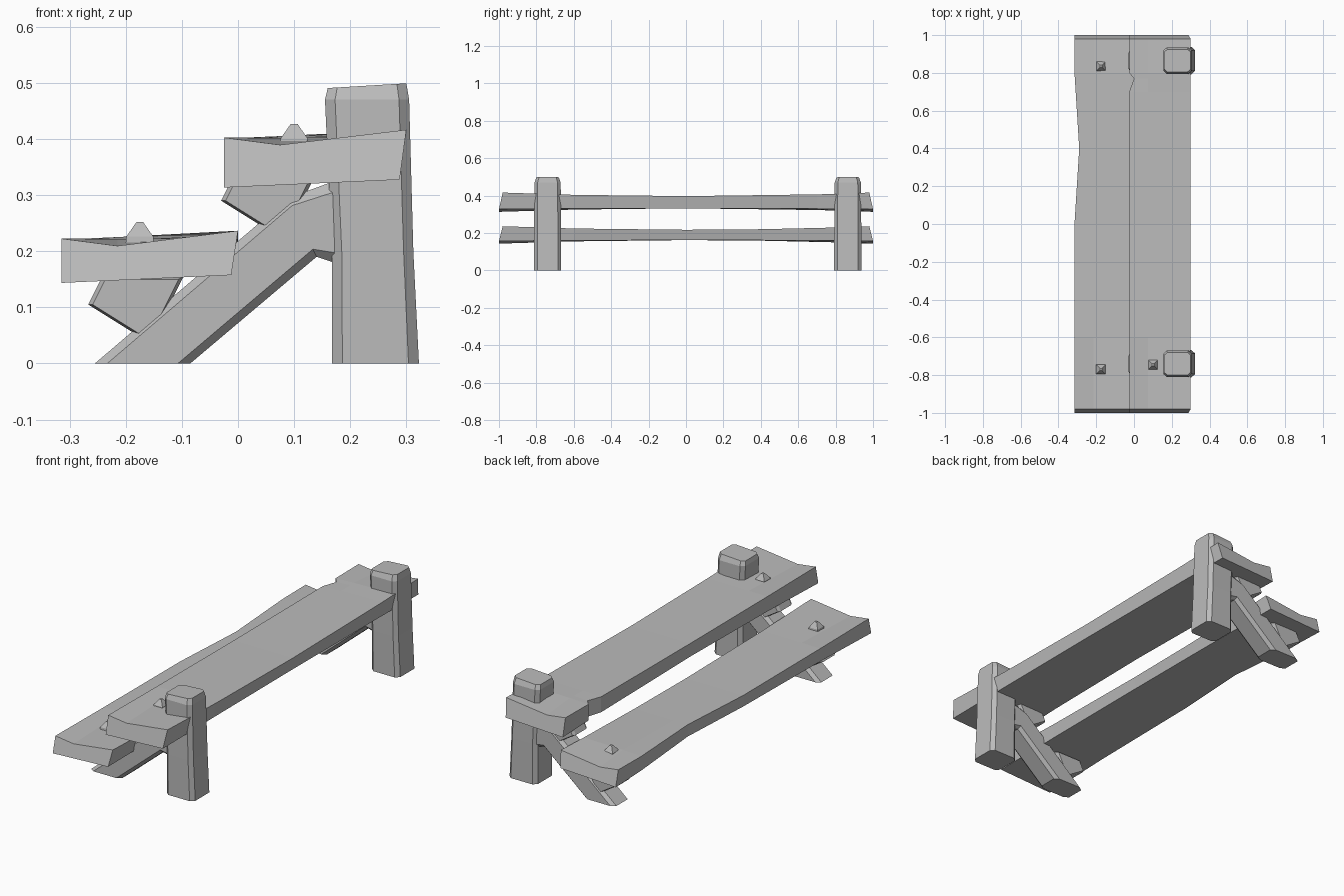
import bpy, bmesh
from mathutils import Vector

cube = bpy.data.objects.get("Cube")
if cube:
    bpy.data.objects.remove(cube, do_unlink=True)

GREY = (0.5, 0.5, 0.5, 1)
stone = bpy.data.materials.new("plain grey")
stone.use_nodes = True
stone.diffuse_color = GREY
stone.node_tree.nodes["Principled BSDF"].inputs["Base Color"].default_value = GREY


def loft(name, rings):
    """Skin a row of matching rings and cap both ends."""
    bm = bmesh.new()
    rows = [[bm.verts.new(point) for point in ring] for ring in rings]
    for ring, following in zip(rows, rows[1:]):
        for i in range(len(ring)):
            bm.faces.new((ring[i - 1], ring[i], following[i], following[i - 1]))
    bm.faces.new(rows[0])
    bm.faces.new(rows[-1])
    bmesh.ops.recalc_face_normals(bm, faces=bm.faces)
    mesh = bpy.data.meshes.new(name)
    bm.to_mesh(mesh)
    bm.free()
    mesh.materials.append(stone)
    obj = bpy.data.objects.new(name, mesh)
    bpy.context.collection.objects.link(obj)
    return obj


def chamfered_square(cut):
    """Unit square, centred, with its corners cut off."""
    corners = []
    for a, b in ((1, 1), (-1, 1), (-1, -1), (1, -1)):
        flat, steep = (a * (0.5 - cut), b / 2), (a / 2, b * (0.5 - cut))
        corners += [steep, flat] if a == b else [flat, steep]
    return corners


def plank(name, left, right, height, thickness, stations, notch):
    """Board along y, worn thin in the middle and dished at its ends."""
    rings = []
    for y in stations:
        half = thickness / 2 + 0.012 * y * y
        tip = abs(y) == 1
        top, bottom = height + half, height - half
        side = left + (0.025 if y == notch else 0)
        top_y = y * 0.98 if tip else y
        dip = 0.02 if tip else 0
        lean = 0.007 * y * y
        rings.append([(side, top_y, top - lean),
                      (left + 0.1, top_y, top - dip),
                      (right, top_y, top + lean),
                      (right - 0.012, y, bottom + lean),
                      (side, y, bottom - lean)])
    return loft(name, rings)


# Worn planks, the upper one chipped near the back
plank("upper_plank", -0.025, 0.3, 0.365, 0.065,
      (-1, -0.6, 0, 0.7, 0.77, 0.8, 1), 0.77)
plank("lower_plank", -0.315, 0, 0.19, 0.055, (-1, -0.6, 0, 0.4, 0.8, 1), 0.4)


def post(name, y):
    """Square post, tapering upwards, with a slanted chamfered top."""
    rings = []
    for z, x, width, depth in ((0, 0.245, 0.155, 0.145), (0.2, 0.24, 0.145, 0.145),
                               (0.47, 0.23, 0.15, 0.14), (0.495, 0.23, 0.14, 0.12)):
        slant = 0.06 if z > 0.48 else 0
        rings.append([(x + a * width, y + b * depth, z + a * slant * width)
                      for a, b in chamfered_square(0.12)])
    return loft(name, rings)


def brace(name, y):
    """Leaning beam, cut level at the ground and upright at the post."""
    cuts = (((-0.255, 0), (-0.085, 0)), ((0.09, 0.295), (0.14, 0.19)),
            ((0.185, 0.33), (0.185, 0.175)))
    rings = []
    for cut in cuts:
        upper, lower = (Vector((x, y, z)) for x, z in cut)
        rings.append([upper.lerp(lower, a + 0.5) + Vector((0, b * 0.12, 0))
                      for a, b in chamfered_square(0.13)])
    return loft(name, rings)


def cleat(name, x, y, z):
    """Wedge between brace and plank, pointing out to the left."""
    outline = [(0.03, -0.02), (0, 0), (-0.08, 0.05), (-0.055, 0.1), (0.09, 0.1)]
    middle = Vector((x, y, z + 0.05))
    rings = []
    for across, scale in ((-0.055, 0.9), (-0.04, 1), (0.04, 1), (0.055, 0.9)):
        shift = Vector((0, across, 0))
        rings.append([middle + shift + scale * Vector((a, 0, b - 0.05))
                      for a, b in outline])
    return loft(name, rings)


def peg(name, x, y, z):
    """Small pointed stub standing out of a plank."""
    rings = []
    for radius, rise in ((0.026, -0.015), (0.024, 0.004), (0.006, 0.03)):
        rings.append([(x + a * radius, y + b * radius, z + rise)
                      for a, b in ((-1, -1), (1, -1), (1, 1), (-1, 1))])
    return loft(name, rings)


# Support at each end
for end, y in (("front", -0.74), ("back", 0.865)):
    post(end + "_post", y)
    brace(end + "_brace", y)
    cleat(end + "_lower_cleat", -0.187, y, 0.055)
    cleat(end + "_upper_cleat", 0.05, y, 0.24)
    peg(end + "_lower_peg", -0.175, y - 0.03, 0.222)

peg("upper_peg", 0.1, -0.745, 0.397)
